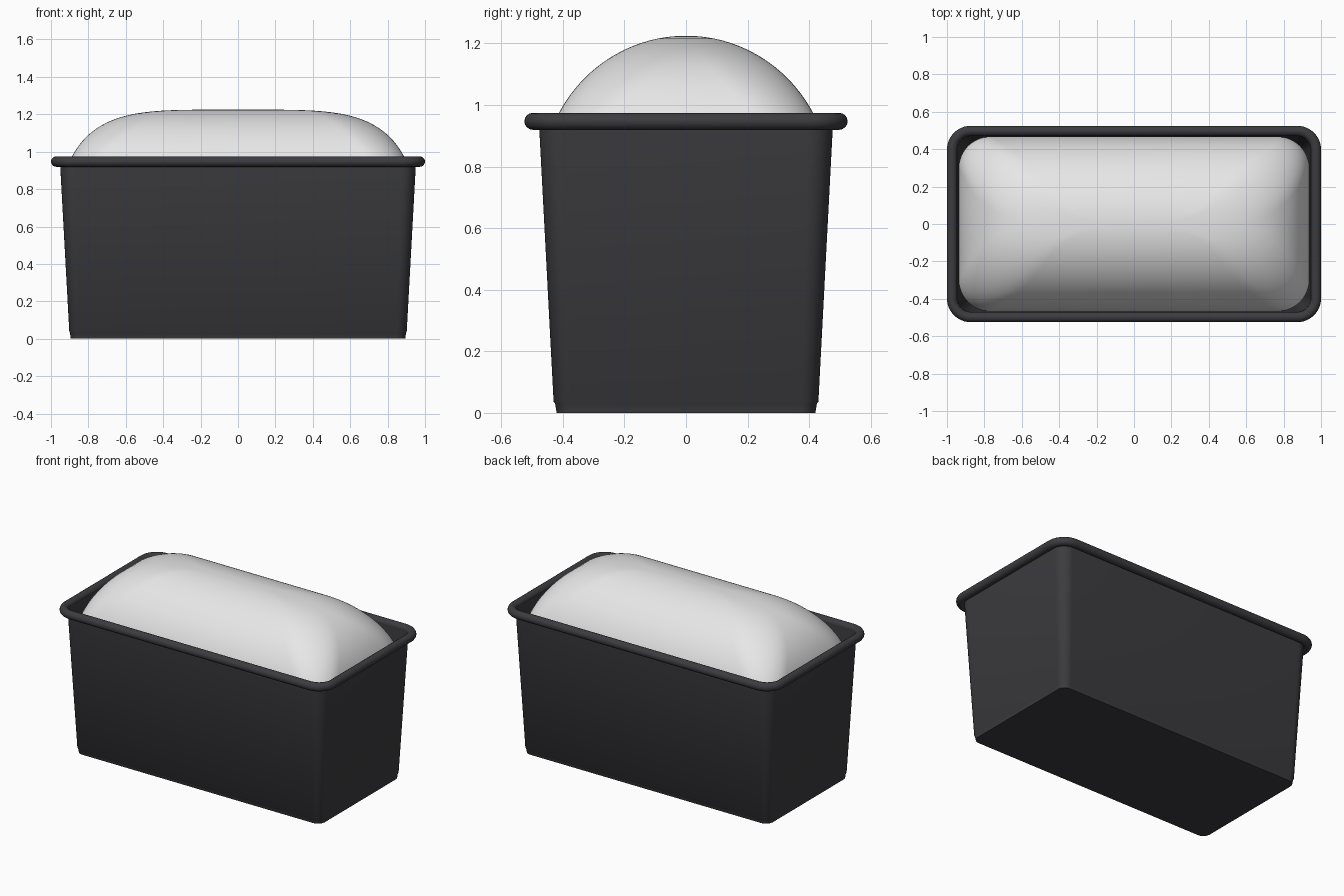
import bpy
import bmesh
import math

if "Cube" in bpy.data.objects:
    bpy.data.objects.remove(bpy.data.objects["Cube"], do_unlink=True)


def make_material(name, color):
    mat = bpy.data.materials.new(name)
    mat.use_nodes = True
    mat.diffuse_color = color
    mat.node_tree.nodes["Principled BSDF"].inputs["Base Color"].default_value = color
    return mat


def rounded_rect(hx, hy, r, z, steps=12):
    """Points of a rounded rectangle, counter-clockwise from above."""
    points = []
    for quarter, (sx, sy) in enumerate([(1, 1), (-1, 1), (-1, -1), (1, -1)]):
        for i in range(steps + 1):
            a = (quarter + i / steps) * math.pi / 2
            points.append((sx * (hx - r) + r * math.cos(a),
                           sy * (hy - r) + r * math.sin(a), z))
    return points


def loft(name, sections, mat, closed=False, angle=40):
    """Skin a stack of (hx, hy, radius, z) sections; cap the ends or close the loop."""
    bm = bmesh.new()
    rings = [[bm.verts.new(p) for p in rounded_rect(*s)] for s in sections]
    pairs = list(zip(rings, rings[1:]))
    if closed:
        pairs.append((rings[-1], rings[0]))
    for low, high in pairs:
        n = len(low)
        for i in range(n):
            j = (i + 1) % n
            bm.faces.new((low[i], low[j], high[j], high[i]))
    if not closed:
        bm.faces.new(rings[0][::-1])
        bm.faces.new(rings[-1])
    bmesh.ops.recalc_face_normals(bm, faces=bm.faces[:])
    mesh = bpy.data.meshes.new(name)
    bm.to_mesh(mesh)
    bm.free()
    mesh.materials.append(mat)
    obj = bpy.data.objects.new(name, mesh)
    bpy.context.collection.objects.link(obj)
    bpy.ops.object.select_all(action='DESELECT')
    obj.select_set(True)
    bpy.context.view_layer.objects.active = obj
    bpy.ops.object.shade_smooth_by_angle(angle=math.radians(angle))
    return obj


metal = make_material("dark_metal", (0.045, 0.044, 0.050, 1))
dough_white = make_material("dough_white", (0.8, 0.8, 0.8, 1))

# Pan: foot, tapered outer wall, then down the inner wall to the floor
loft("pan_body", [
    (0.895, 0.42, 0.05, 0),
    (0.898, 0.425, 0.05, 0.03),
    (0.902, 0.43, 0.055, 0.036),
    (0.952, 0.478, 0.08, 0.95),
    (0.945, 0.471, 0.075, 0.95),
    (0.895, 0.423, 0.05, 0.03),
], metal)

# Rolled rim: a round tube following the top edge
tube = 0.0275
rim = []
for k in range(16):
    a = k * math.tau / 16
    out = tube * math.cos(a)
    rim.append((0.9725 + out, 0.4975 + out, 0.1 + out, 0.947 + tube * math.sin(a)))
loft("rolled_rim", rim, metal, closed=True, angle=60)

# Dough: fills the pan, then domes above the rim
dough_base, dough_rise = 0.745, 0.48
sections = [(0.885, 0.413, 0.1, 0.04)]
levels = 28
for k in range(levels):
    s = math.sin(math.radians(7 + 80.5 * k / (levels - 1)))
    spread = 1 - s * s
    hx = 0.94 * spread ** (1 / 4.5)
    hy = 0.47 * math.sqrt(spread)
    sections.append((hx, hy, hy * (0.35 + 0.64 * s * s), dough_base + dough_rise * s))
loft("bread_dough", sections, dough_white, angle=60)
